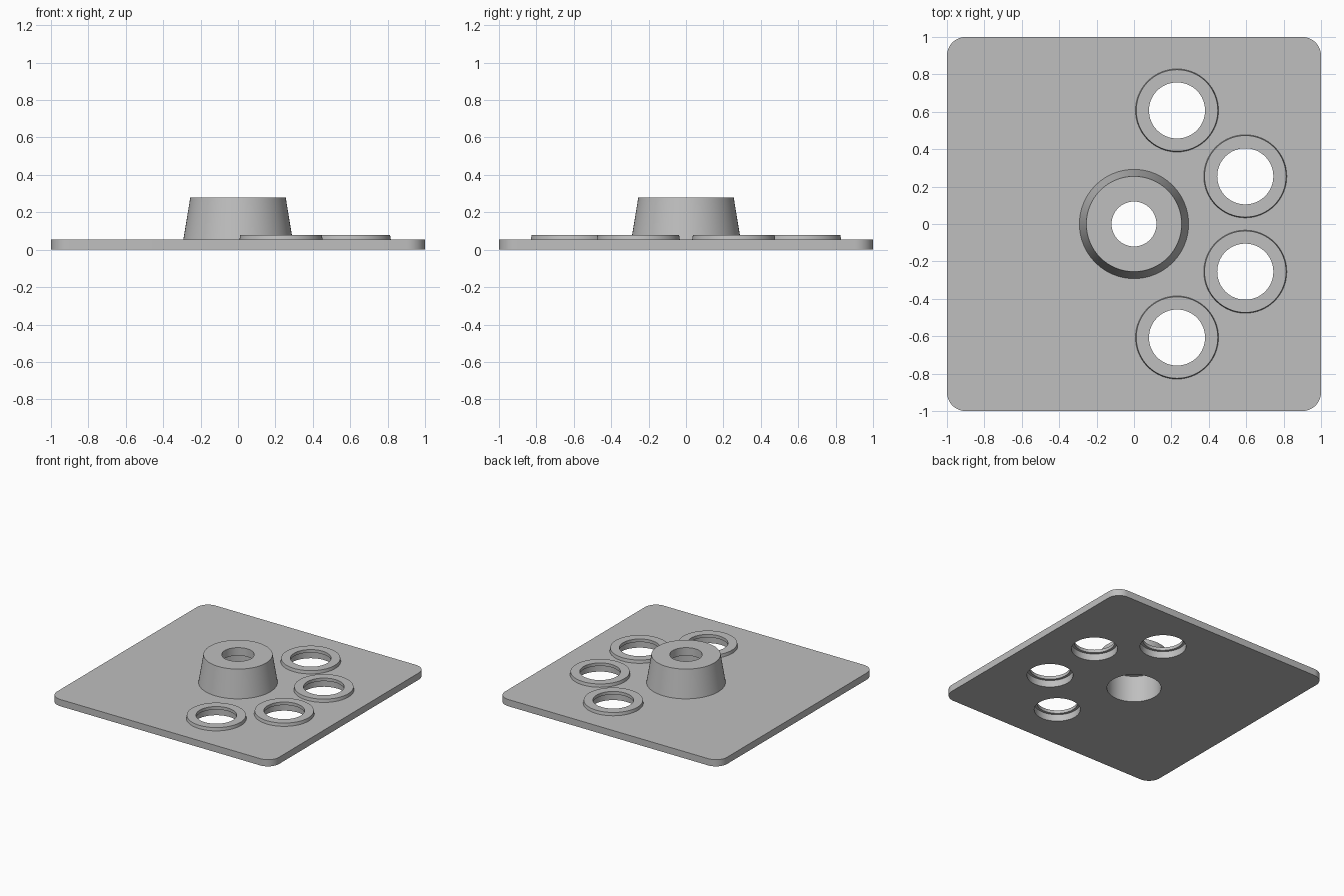
import bpy, bmesh
from math import cos, sin, pi

if "Cube" in bpy.data.objects:
    bpy.data.objects.remove(bpy.data.objects["Cube"])

SEGMENTS = 64
PLATE_TOP = 0.055
PLATE_HOLE = 0.17
BOSS_BORE = 0.2
SEATS = [(x, side * y) for x, y in ((0.23, 0.607), (0.595, 0.255)) for side in (1, -1)]

grey = bpy.data.materials.new("plain grey")
grey.use_nodes = True
colour = (0.52, 0.52, 0.52, 1)
grey.diffuse_color = colour
grey.node_tree.nodes["Principled BSDF"].inputs["Base Color"].default_value = colour


def finish(obj):
    """Colour the part and smooth its round walls."""
    obj.data.materials.clear()
    obj.data.materials.append(grey)
    bpy.ops.object.select_all(action='DESELECT')
    obj.select_set(True)
    bpy.context.view_layer.objects.active = obj
    bpy.ops.object.shade_smooth_by_angle(angle=0.5)


def lathe(name, profile, location):
    """Revolve a closed (radius, height) profile around a vertical axis."""
    bm = bmesh.new()
    rings = [[bm.verts.new((r * cos(2 * pi * i / SEGMENTS), r * sin(2 * pi * i / SEGMENTS), z))
              for i in range(SEGMENTS)] for r, z in profile]
    for k, lower in enumerate(rings):
        upper = rings[(k + 1) % len(rings)]
        for i in range(SEGMENTS):
            j = (i + 1) % SEGMENTS
            bm.faces.new((lower[i], lower[j], upper[j], upper[i]))
    bmesh.ops.recalc_face_normals(bm, faces=bm.faces)
    mesh = bpy.data.meshes.new(name)
    bm.to_mesh(mesh)
    bm.free()
    obj = bpy.data.objects.new(name, mesh)
    obj.location = (*location, 0)
    bpy.context.collection.objects.link(obj)
    finish(obj)


def circle(cx, cy, radius):
    return [(cx + radius * cos(2 * pi * i / SEGMENTS), cy + radius * sin(2 * pi * i / SEGMENTS))
            for i in range(SEGMENTS)]


def rounded_square(half, radius, steps=12):
    points = []
    for q, (sx, sy) in enumerate(((1, 1), (-1, 1), (-1, -1), (1, -1))):
        for i in range(steps + 1):
            a = (q + i / steps) * pi / 2
            points.append((sx * (half - radius) + radius * cos(a),
                           sy * (half - radius) + radius * sin(a)))
    return points


# Base plate: rounded outline with five holes, extruded
outline = bpy.data.curves.new("base_plate", 'CURVE')
outline.dimensions = '2D'
outline.fill_mode = 'BOTH'
outline.extrude = PLATE_TOP / 2
loops = [rounded_square(1, 0.1), circle(0, 0, BOSS_BORE)]
loops += [circle(x, y, PLATE_HOLE) for x, y in SEATS]
for loop in loops:
    spline = outline.splines.new('POLY')
    spline.points.add(len(loop) - 1)
    for point, (x, y) in zip(spline.points, loop):
        point.co = (x, y, 0, 1)
    spline.use_cyclic_u = True
plate = bpy.data.objects.new("base_plate", outline)
bpy.context.collection.objects.link(plate)
bpy.ops.object.select_all(action='DESELECT')
plate.select_set(True)
bpy.context.view_layer.objects.active = plate
bpy.ops.object.convert(target='MESH')
plate = bpy.context.object
bm = bmesh.new()
bm.from_mesh(plate.data)
bmesh.ops.translate(bm, verts=bm.verts, vec=(0, 0, PLATE_TOP / 2))
bmesh.ops.remove_doubles(bm, verts=bm.verts, dist=0.0001)
bmesh.ops.recalc_face_normals(bm, faces=bm.faces)
bm.to_mesh(plate.data)
bm.free()
finish(plate)

# Tapered centre boss with a stepped bore
lathe("centre_boss", [(0.292, PLATE_TOP), (0.255, 0.28), (0.12, 0.28), (0.12, 0.215),
                      (BOSS_BORE, 0.215), (BOSS_BORE, PLATE_TOP)], (0, 0))

# Raised seat rings whose lips overhang the plate holes
for n, seat in enumerate(SEATS, 1):
    lathe(f"seat_ring_{n}", [(0.222, PLATE_TOP), (0.218, 0.08), (0.15, 0.08),
                             (0.15, PLATE_TOP)], seat)
